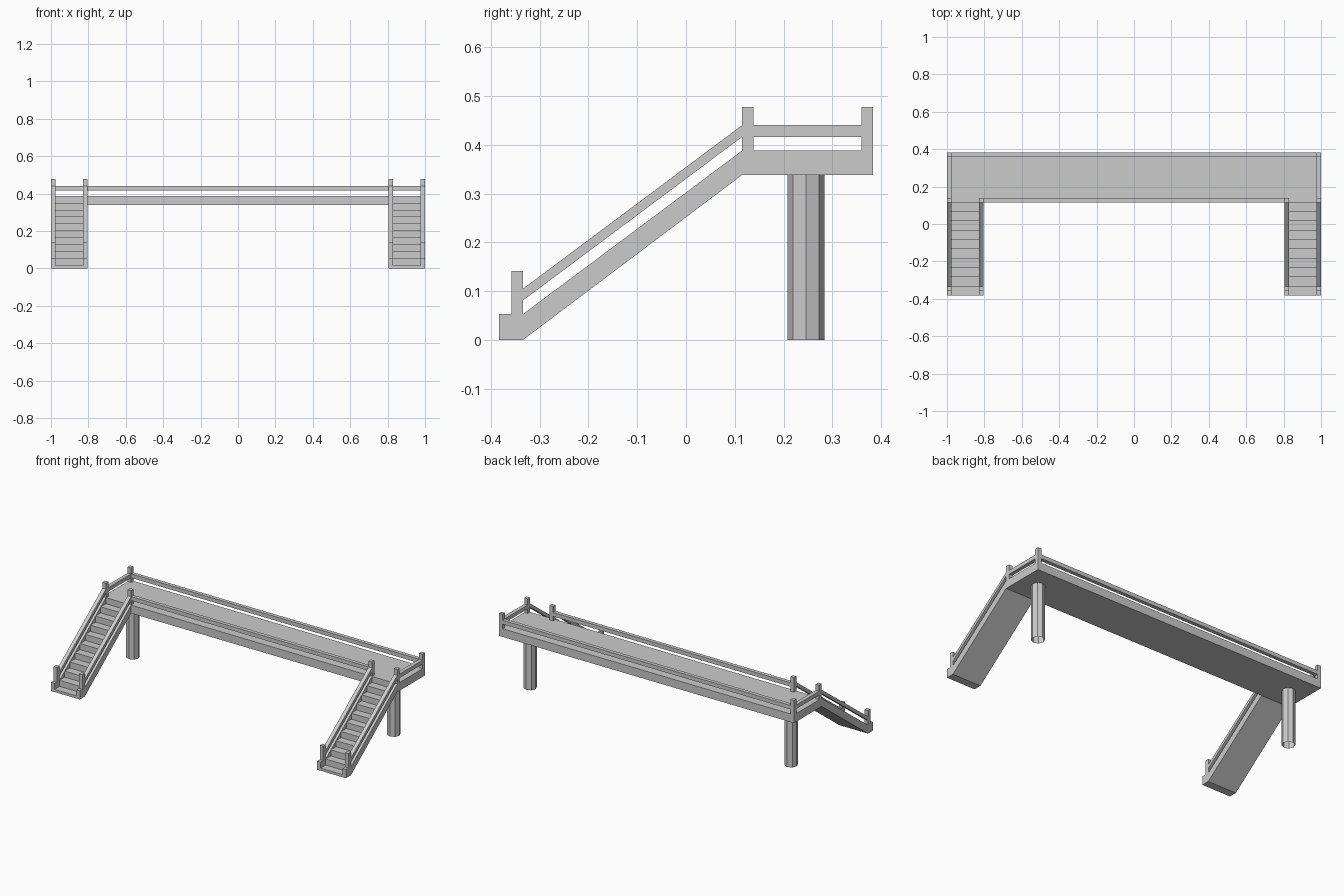
import bpy, bmesh, math

if "Cube" in bpy.data.objects:
    bpy.data.objects.remove(bpy.data.objects["Cube"])

W = 0.0235                      # post / rail / stringer thickness
XO, XI = 1.0, 0.805             # outer and inner side of each stair
Y0, YS, YD, YB = -0.383, -0.334, 0.115, 0.383   # foot, first riser, deck front, deck back
ZB, ZD = 0.338, 0.388           # deck underside and top


def finish(name, bm):
    bmesh.ops.recalc_face_normals(bm, faces=bm.faces)
    me = bpy.data.meshes.new(name)
    bm.to_mesh(me)
    bm.free()
    ob = bpy.data.objects.new(name, me)
    bpy.context.collection.objects.link(ob)
    return ob


def extrude_x(name, profile, x0, x1):
    """Extrude a (y, z) outline from x0 to x1."""
    bm = bmesh.new()
    face = bm.faces.new([bm.verts.new((x0, y, z)) for y, z in profile])
    out = bmesh.ops.extrude_face_region(bm, geom=[face])
    verts = [v for v in out["geom"] if isinstance(v, bmesh.types.BMVert)]
    bmesh.ops.translate(bm, verts=verts, vec=(x1 - x0, 0, 0))
    return finish(name, bm)


def box(name, x0, x1, y0, y1, z0, z1):
    return extrude_x(name, [(y0, z0), (y1, z0), (y1, z1), (y0, z1)], x0, x1)


# deck and its long rails
box("deck", -XO, XO, YD, YB, ZB, ZD)
box("back_rail", -XO + W, XO - W, YB - W, YB, 0.416, 0.440)
box("front_rail", -XI, XI, YD, YD + W, 0.416, 0.440)

# outlines of the sloped parts
stringer = [(Y0, 0), (YS, 0), (YD, ZB), (YD, ZD), (YS, 0.053), (Y0, 0.053)]
handrail = [(YS, 0.081), (YD, 0.416), (YD, 0.440), (YS, 0.105)]

# stepped outline: low landing, nine treads, sloped underside
steps, rise, run = 9, (ZD - 0.016) / 10, (YD - YS) / 9
flight = [(YD, ZB), (YS, 0), (Y0, 0), (Y0, 0.016)]
for k in range(steps):
    y, z = YS + k * run, 0.016 + k * rise
    flight += [(y, z), (y, z + rise)]
flight.append((YD, 0.016 + steps * rise))

for s, side in ((-1, "left"), (1, "right")):
    extrude_x(side + "_stair_flight", flight, s * (XI + W), s * (XO - W))
    for x, edge in ((XI, "inner"), (XO - W, "outer")):
        tag = f"{side}_{edge}_"
        a, b = s * x, s * (x + W)
        extrude_x(tag + "stringer", stringer, a, b)
        extrude_x(tag + "stair_rail", handrail, a, b)
        box(tag + "bottom_post", a, b, YS - W, YS, 0.053, 0.141)
        box(tag + "top_post", a, b, YD, YD + W, ZD, 0.477)
    # deck end rail and back corner post
    a, b = s * (XO - W), s * XO
    box(side + "_end_rail", a, b, YD + W, YB - W, 0.416, 0.440)
    box(side + "_back_post", a, b, YB - W, YB, ZD, 0.477)

    # octagonal support column, open at the ends
    bm = bmesh.new()
    bmesh.ops.create_cone(bm, cap_ends=False, segments=8,
                          radius1=0.038, radius2=0.038, depth=ZB)
    col = finish(side + "_column", bm)
    col.location = (s * 0.885, 0.246, ZB / 2)
